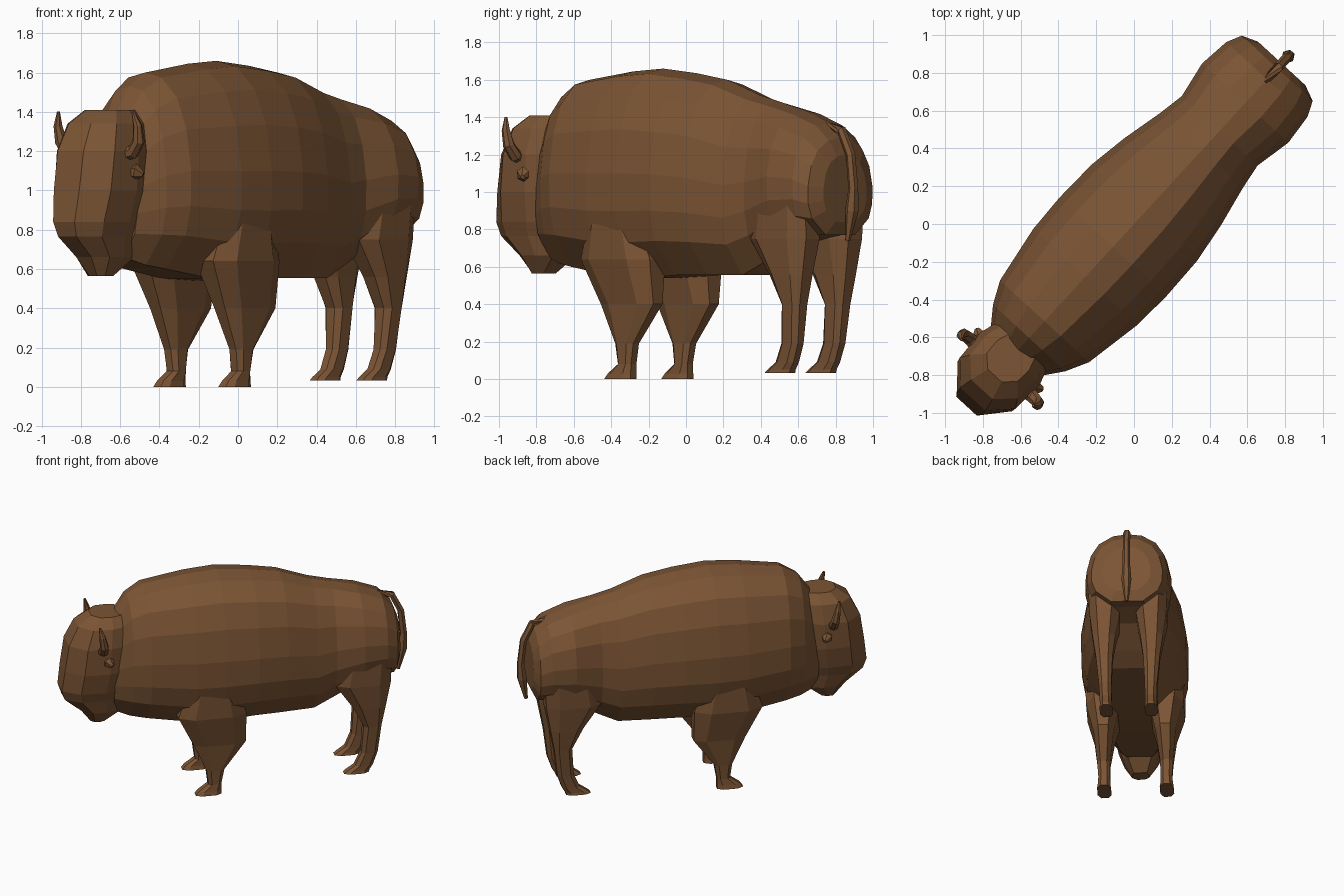
import bpy, bmesh, math
from mathutils import Vector

if "Cube" in bpy.data.objects:
    bpy.data.objects.remove(bpy.data.objects["Cube"])

# Local frame: x runs head (-) to tail (+), y is sideways; the animal stands at an angle
HEADING = math.radians(47.4)
BROWN = bpy.data.materials.new("brown_hide")
BROWN.diffuse_color = (0.2, 0.09, 0.035, 1)
BROWN.use_nodes = True
BROWN.node_tree.nodes["Principled BSDF"].inputs["Base Color"].default_value = BROWN.diffuse_color


def loft(name, rings, mirror=False):
    """Skin a list of equal-length closed rings, with capped ends."""
    bm = bmesh.new()
    rows = [[bm.verts.new(p) for p in ring] for ring in rings]
    n = len(rows[0])
    for a, b in zip(rows, rows[1:]):
        for i in range(n):
            j = (i + 1) % n
            bm.faces.new((a[i], a[j], b[j], b[i]))
    bm.faces.new(rows[0])
    bm.faces.new(rows[-1])
    bmesh.ops.recalc_face_normals(bm, faces=bm.faces)
    mesh = bpy.data.meshes.new(name)
    bm.to_mesh(mesh)
    bm.free()
    mesh.materials.append(BROWN)
    ob = bpy.data.objects.new(name, mesh)
    bpy.context.collection.objects.link(ob)
    ob.rotation_euler.z = HEADING
    if mirror:
        mod = ob.modifiers.new("mirror", 'MIRROR')
        mod.use_axis = (False, True, False)
        mod.use_mirror_merge = False
    return ob


def tube(name, path, sides=6, mirror=False):
    """Tapered tube through points (x, y, z, radius)."""
    pts = [Vector(p[:3]) for p in path]
    rings = []
    for i, p in enumerate(pts):
        d = (pts[min(i + 1, len(pts) - 1)] - pts[max(i - 1, 0)]).normalized()
        a = Vector((1, 0, 0)) if abs(d.x) < 0.8 else Vector((0, 1, 0))
        s = d.cross(a).normalized()
        t = d.cross(s)
        r = path[i][3]
        rings.append([p + r * (s * math.cos(k * math.tau / sides)
                               + t * math.sin(k * math.tau / sides)) for k in range(sides)])
    return loft(name, rings, mirror)


def leg(name, rows):
    """Chamfered rectangular rings: (z, x0, x1, y0, y1)."""
    rings = []
    for z, x0, x1, y0, y1 in rows:
        cx, cy, hx, hy = (x0 + x1) / 2, (y0 + y1) / 2, (x1 - x0) / 2, (y1 - y0) / 2
        shape = [(1, .5), (.55, 1), (-.55, 1), (-1, .5), (-1, -.5), (-.55, -1), (.55, -1), (1, -.5)]
        rings.append([(cx + hx * a, cy + hy * b, z) for a, b in shape])
    return loft(name, rings, True)


# Body: stations of (x, top, bottom, half width)
stations = [
    (-.94, 1.36, .66, .17), (-.82, 1.53, .62, .26), (-.70, 1.60, .60, .32),
    (-.38, 1.645, .55, .375), (-.165, 1.66, .54, .385), (.08, 1.635, .555, .378),
    (.30, 1.60, .555, .345), (.53, 1.52, .555, .295), (.67, 1.485, .62, .272),
    (.87, 1.435, .73, .31), (1.04, 1.37, .77, .292), (1.12, 1.29, .77, .255),
    (1.155, 1.2, .84, .17)]
section = [(0, 0), (.36, .025), (.7, .13), (.9, .29), (1, .5), (.99, .68), (.88, .83), (.45, 1), (0, 1)]
rings = []
for x, top, bot, w in stations:
    half = [(x, w * a, top - (top - bot) * t) for a, t in section]
    rings.append(half + [(px, -py, pz) for px, py, pz in half[-2:0:-1]])
loft("body", rings)

# Head: stacked rings of (z, front, back, half width)
rings = []
for z, f, b, w in [(1.41, -1.09, -.86, .11), (1.34, -1.19, -.82, .17), (1.2, -1.26, -.80, .2),
                   (1.0, -1.29, -.80, .195), (.84, -1.31, -.82, .165), (.765, -1.285, -.85, .14),
                   (.66, -1.16, -.88, .115), (.565, -1.09, -.99, .06)]:
    s = f + .25 * (b - f)
    half = [(f, w * .45, z), (s, w, z), ((s + b) / 2, w * 1.05, z), (b, w * .8, z)]
    rings.append(half + [(x, -y, zz) for x, y, zz in reversed(half)])
loft("head", rings)

# Legs
leg("front_leg", [(.95, -.40, -.10, .15, .36), (.64, -.50, .0, .10, .35), (.40, -.38, .0, .15, .295),
                  (.19, -.285, -.155, .18, .272), (.08, -.27, -.175, .18, .265),
                  (.03, -.34, -.175, .18, .27), (0, -.365, -.175, .175, .275)])
leg("hind_leg", [(1.0, .72, 1.08, .08, .285), (.75, .67, 1.075, .06, .275), (.56, .80, 1.04, .09, .252),
                 (.40, .88, 1.01, .11, .23), (.19, .865, .985, .12, .21), (.09, .82, .95, .12, .205),
                 (.05, .76, .925, .118, .205), (.032, .74, .92, .115, .208)])

# Horns, ears and tail
tube("horn", [(-1.05, .14, 1.18, .034), (-1.035, .225, 1.195, .036), (-1.04, .268, 1.25, .032),
              (-1.055, .275, 1.33, .023), (-1.07, .258, 1.40, .008)], 7, True)
tube("ear", [(-1.01, .15, 1.095, .03), (-.99, .205, 1.095, .042), (-.97, .235, 1.08, .014)], 6, True)
tube("tail", [(1.02, 0, 1.36, .022), (1.13, 0, 1.33, .026), (1.195, 0, 1.20, .026),
              (1.215, 0, 1.02, .027), (1.205, 0, .90, .036), (1.175, 0, .74, .014)], 6)
